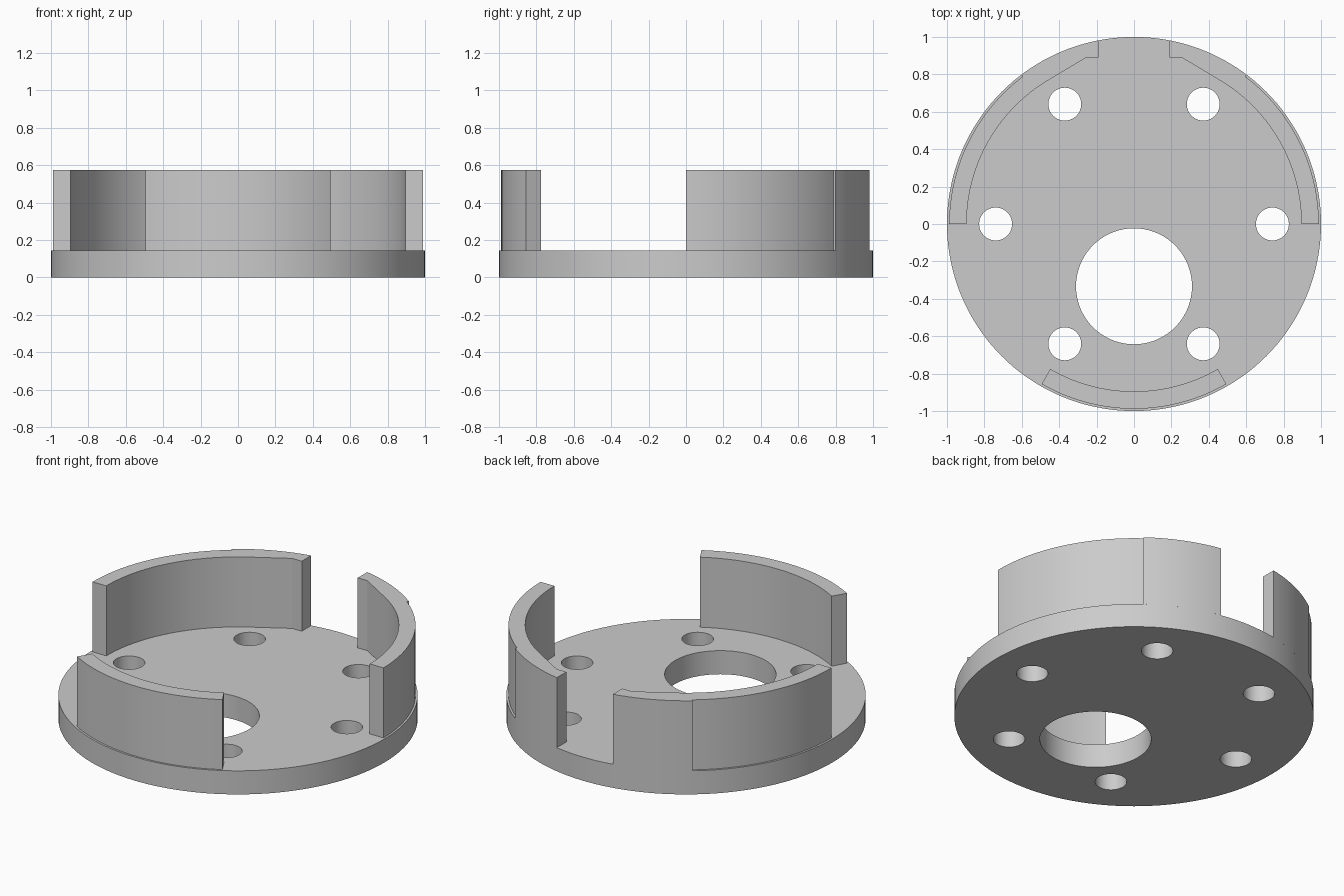
import bpy
from math import cos, sin, radians, pi

cube = bpy.data.objects.get("Cube")
if cube:
    bpy.data.objects.remove(cube, do_unlink=True)

PLATE_TOP, WALL_TOP = 0.145, 0.575
INNER, OUTER = 0.895, 0.988

grey = bpy.data.materials.new("plain grey")
grey.use_nodes = True
grey.diffuse_color = (0.6, 0.6, 0.6, 1)
grey.node_tree.nodes["Principled BSDF"].inputs["Base Color"].default_value = (0.6, 0.6, 0.6, 1)


def arc(radius, start, end, steps):
    angles = [radians(start + (end - start) * i / steps) for i in range(steps + 1)]
    return [(radius * cos(a), radius * sin(a)) for a in angles]


def circle(x, y, radius, steps):
    return [(x + px, y + py) for px, py in arc(radius, 0, 360, steps)[:-1]]


def extrude_outlines(name, outlines, bottom, top):
    """Fill closed outlines (inner ones become holes) and extrude them upward."""
    curve = bpy.data.curves.new(name, 'CURVE')
    curve.dimensions = '2D'
    curve.fill_mode = 'BOTH'
    curve.extrude = (top - bottom) / 2
    for points in outlines:
        spline = curve.splines.new('POLY')
        spline.points.add(len(points) - 1)
        for point, (x, y) in zip(spline.points, points):
            point.co = (x, y, 0, 1)
        spline.use_cyclic_u = True
    obj = bpy.data.objects.new(name, curve)
    bpy.context.collection.objects.link(obj)
    obj.location.z = (bottom + top) / 2
    bpy.ops.object.select_all(action='DESELECT')
    obj.select_set(True)
    bpy.context.view_layer.objects.active = obj
    bpy.ops.object.convert(target='MESH')
    obj = bpy.context.object
    obj.data.materials.clear()
    obj.data.materials.append(grey)
    bpy.ops.object.shade_smooth_by_angle(angle=radians(20))
    return obj


# Round base plate with a ring of six bolt holes and an off-centre bore
holes = [circle(0.74 * cos(i * pi / 3), 0.74 * sin(i * pi / 3), 0.088, 40) for i in range(6)]
bore = circle(0, -0.333, 0.31, 72)
extrude_outlines("base_plate", [circle(0, 0, 1, 144), bore] + holes, 0, PLATE_TOP)

# Front wall segment, set slightly inside the rim
front = arc(OUTER, -120, -60, 30) + arc(INNER, -60, -120, 30)
extrude_outlines("front_wall", [front], PLATE_TOP, WALL_TOP)

# Rear side walls: set in at first, then flush with the rim, with a thick straight end
side = (arc(OUTER, 0, 53, 26) + arc(1, 53, 79, 13)
        + [(0.19, 0.89), (0.255, 0.89)] + arc(INNER, 60, 0, 30))
extrude_outlines("left_rear_wall", [side], PLATE_TOP, WALL_TOP)
extrude_outlines("right_rear_wall", [[(-x, y) for x, y in reversed(side)]], PLATE_TOP, WALL_TOP)
